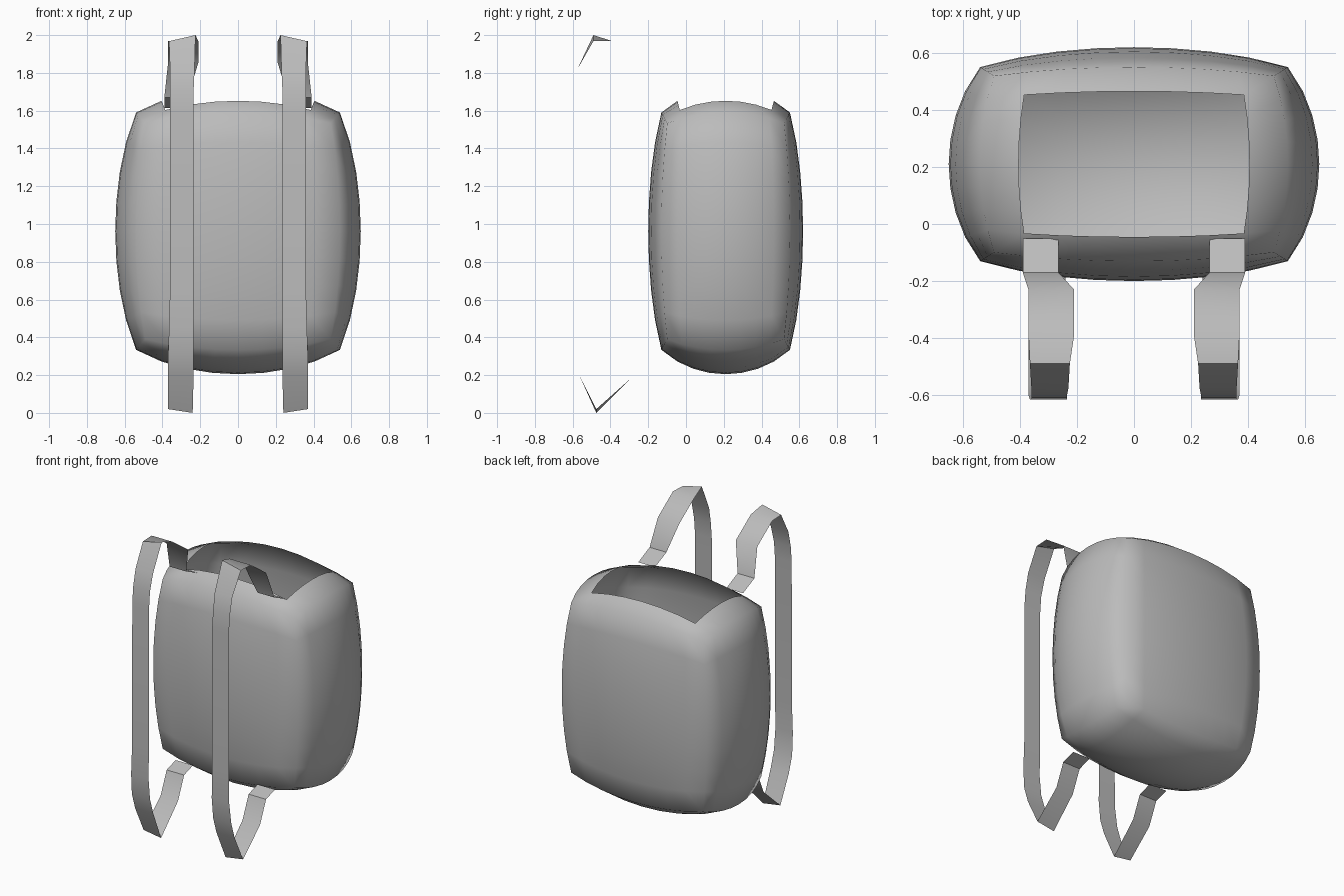
import bpy
import bmesh
import math
from mathutils import Vector

default = bpy.data.objects.get("Cube")
if default:
    bpy.data.objects.remove(default, do_unlink=True)

# One plain grey cloth colour
grey = bpy.data.materials.new("grey cloth")
grey.use_nodes = True
COLOUR = (0.5, 0.5, 0.5, 1)
grey.diffuse_color = COLOUR
grey.node_tree.nodes["Principled BSDF"].inputs["Base Color"].default_value = COLOUR


def add_object(name, bm, angle):
    mesh = bpy.data.meshes.new(name)
    bm.to_mesh(mesh)
    bm.free()
    mesh.materials.append(grey)
    obj = bpy.data.objects.new(name, mesh)
    bpy.context.collection.objects.link(obj)
    bpy.ops.object.select_all(action='DESELECT')
    obj.select_set(True)
    bpy.context.view_layer.objects.active = obj
    bpy.ops.object.shade_smooth_by_angle(angle=math.radians(angle))
    return obj


# Bag body: gridded box, opened at the top and partly rounded towards a ball
HALF = Vector((0.65, 0.41, 0.757))
CENTRE = Vector((0, 0.21, 0.962))
ROUND = 0.58


def bulge(p, q):
    p, q = p * p, q * q
    return 1 - ROUND + ROUND * math.sqrt(1 - p / 2 - q / 2 + p * q / 3)


bm = bmesh.new()
bmesh.ops.create_cube(bm, size=2)
bmesh.ops.subdivide_edges(bm, edges=bm.edges[:], cuts=7, use_grid_fill=True)
opening = []
for f in bm.faces:
    c = f.calc_center_median()
    if c.z > 0.99 and abs(c.x) < 0.75 and abs(c.y) < 0.75:
        opening.append(f)
bmesh.ops.delete(bm, geom=opening, context='FACES')
for v in bm.verts:
    a, b, c = v.co
    v.co = CENTRE + Vector((a * bulge(b, c) * HALF.x,
                            b * bulge(c, a) * HALF.y,
                            c * bulge(a, b) * HALF.z))
add_object("bag_body", bm, 80)

# Strap path: inner x, outer x, y, z, and how far the outer edge sits lower
STRAP = [
    (0.265, 0.39, -0.05, 1.615, 0),
    (0.265, 0.39, -0.17, 1.67, 0),
    (0.21, 0.37, -0.23, 1.855, 0),
    (0.21, 0.37, -0.39, 1.968, 0),
    (0.225, 0.365, -0.49, 2.0, 0.032),
    (0.23, 0.36, -0.575, 1.82, 0),
    (0.235, 0.36, -0.6, 1.71, 0),
    (0.235, 0.36, -0.61, 1.6, 0),
    (0.235, 0.36, -0.612, 0.65, 0),
    (0.235, 0.365, -0.615, 0.45, 0),
    (0.235, 0.37, -0.6, 0.31, 0),
    (0.235, 0.37, -0.565, 0.2, 0),
    (0.24, 0.37, -0.475, 0.0, -0.02),
    (0.24, 0.37, -0.295, 0.18, 0),
    (0.24, 0.37, -0.23, 0.33, 0),
    (0.24, 0.37, -0.135, 0.36, 0),
]

for name, side in (("left_strap", 1), ("right_strap", -1)):
    bm = bmesh.new()
    rungs = [(bm.verts.new((side * xi, y, z)), bm.verts.new((side * xo, y, z - drop)))
             for xi, xo, y, z, drop in STRAP]
    for (a, b), (c, d) in zip(rungs, rungs[1:]):
        bm.faces.new((a, b, d, c) if side < 0 else (a, c, d, b))
    add_object(name, bm, 40)
